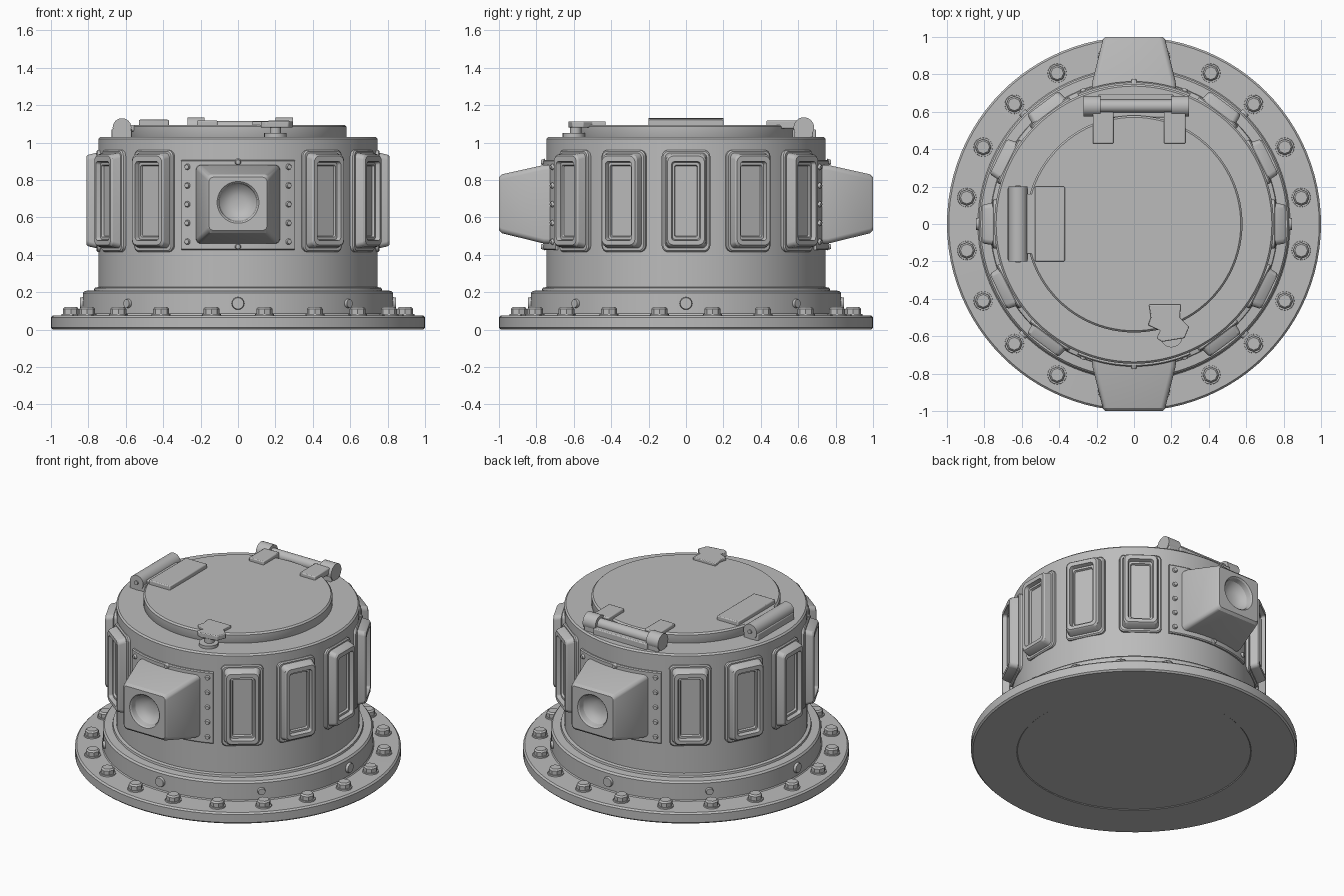
import bpy, bmesh
from math import sin, cos, pi, radians
from mathutils import Vector, Matrix

cube = bpy.data.objects.get("Cube")
if cube:
    bpy.data.objects.remove(cube)

grey = bpy.data.materials.new("plain grey")
grey.use_nodes = True
grey.diffuse_color = (0.5, 0.5, 0.5, 1)
grey.node_tree.nodes["Principled BSDF"].inputs["Base Color"].default_value = (0.5, 0.5, 0.5, 1)
parts = []


def finish(name, bm, bevel=0):
    bmesh.ops.recalc_face_normals(bm, faces=bm.faces)
    mesh = bpy.data.meshes.new(name)
    bm.to_mesh(mesh)
    bm.free()
    mesh.materials.append(grey)
    ob = bpy.data.objects.new(name, mesh)
    bpy.context.collection.objects.link(ob)
    if bevel:
        mod = ob.modifiers.new("Bevel", "BEVEL")
        mod.width, mod.segments = bevel, 2
    parts.append(ob)
    return ob


def lathe(bm, profile, start=0, sweep=2 * pi, steps=96):
    """Turn a profile of (radius, z); a partial sweep makes a closed curved plate."""
    full = sweep > 6.28
    rows = []
    for i in range(steps if full else steps + 1):
        a = start + sweep * i / steps
        rows.append([bm.verts.new((r * cos(a), r * sin(a), z)) for r, z in profile])
    n = len(profile)
    for i in range(steps):
        p, q = rows[i], rows[(i + 1) % len(rows)]
        for j in range(n - 1 if full else n):
            k = (j + 1) % n
            bm.faces.new((p[j], q[j], q[k], p[k]))
    if full:
        bmesh.ops.remove_doubles(bm, verts=bm.verts, dist=1e-5)
    else:
        bm.faces.new(rows[0])
        bm.faces.new(rows[-1])


def loft(bm, angle, loops, seg=8):
    """Join rounded rectangles (half width, z0, z1, corner, distance) facing outward."""
    out, side = Vector((cos(angle), sin(angle), 0)), Vector((-sin(angle), cos(angle), 0))
    prev = None
    for hw, z0, z1, c, d in loops:
        hh, mid, ring = (z1 - z0) / 2, (z0 + z1) / 2, []
        for k, (sx, sz) in enumerate(((1, 1), (-1, 1), (-1, -1), (1, -1))):
            for i in range(seg):
                t = (k + (i + 0.5) / seg) * pi / 2
                x = sx * (hw - c) + c * cos(t)
                z = mid + sz * (hh - c) + c * sin(t)
                ring.append(bm.verts.new(out * d + side * x + Vector((0, 0, z))))
        if prev:
            for i in range(len(ring)):
                j = (i + 1) % len(ring)
                bm.faces.new((prev[i], prev[j], ring[j], ring[i]))
        prev = ring
    bm.faces.new(prev)


def stud(bm, at, axis, r1, r2, depth, sides):
    """Cylinder or cone frustum growing from a point along an axis."""
    axis = Vector(axis).normalized()
    rot = axis.to_track_quat("Z", "Y").to_matrix().to_4x4()
    m = Matrix.Translation(Vector(at) + axis * depth / 2) @ rot
    bmesh.ops.create_cone(bm, cap_ends=True, segments=sides, radius1=r1, radius2=r2,
                          depth=depth, matrix=m)


def box(bm, x, y, z):
    m = Matrix.Translation([sum(v) / 2 for v in (x, y, z)])
    m = m @ Matrix.Diagonal([v[1] - v[0] for v in (x, y, z)] + [1])
    bmesh.ops.create_cube(bm, size=1, matrix=m)


# Flange, collar and drum
bm = bmesh.new()
lathe(bm, [(0, .004), (.715, .004), (.72, 0), (.99, 0), (1, .01), (1, .065), (.99, .075),
           (.835, .078), (.83, .085), (.83, .195), (.82, .207), (.77, .21), (.767, .223),
           (.747, .227), (.747, 1.02), (.737, 1.03), (0, 1.03)])
finish("drum_body", bm)

# Round lid
bm = bmesh.new()
lathe(bm, [(0, 1.02), (.575, 1.02), (.58, 1.03), (.58, 1.085), (.57, 1.095), (0, 1.095)])
finish("lid", bm)

# Ten framed side windows
bm = bmesh.new()
for half in (0, pi):
    for i in range(-2, 3):
        loft(bm, half + radians(26.5) * i, [
            (.13, .415, .96, .035, .70), (.13, .415, .96, .035, .75), (.123, .422, .953, .03, .757),
            (.112, .435, .945, .03, .757), (.106, .445, .935, .03, .80), (.098, .453, .927, .03, .81),
            (.078, .475, .9, .02, .81), (.072, .482, .893, .015, .785), (.062, .495, .88, .012, .785),
            (.058, .5, .875, .01, .772)])
finish("window_frames", bm)

# Front and back lamp housings on curved, studded mounting plates
lamps, plates, rivets = bmesh.new(), bmesh.new(), bmesh.new()
for angle in (-pi / 2, pi / 2):
    loft(lamps, angle, [
        (.23, .455, .885, .03, .66), (.223, .46, .88, .03, .76), (.167, .515, .83, .03, .985),
        (.155, .53, .815, .025, 1), (.112, .568, .792, .112, 1), (.104, .576, .784, .104, .992),
        (.098, .582, .778, .098, .96), (.075, .605, .755, .075, .935),
        (.04, .64, .72, .04, .922), (.01, .67, .69, .01, .92)])
    lathe(plates, [(.72, .425), (.756, .425), (.762, .431), (.762, .902), (.756, .908), (.72, .908)],
          angle - radians(23.5), radians(47), 20)
    spots = [(s * radians(20.8), .47 + .1 * i) for s in (-1, 1) for i in range(5)]
    for da, z in spots + [(0, .443), (0, .895)]:
        out = Vector((cos(angle + da), sin(angle + da), 0))
        stud(rivets, out * .755 + Vector((0, 0, z)), out, .019, .012, .02, 10)
finish("lamp_housings", lamps)
finish("lamp_plates", plates)
finish("plate_rivets", rivets)

# Bolts on the flange
bm = bmesh.new()
for i in range(20):
    a = radians(9 + 18 * i)
    x, y = .905 * cos(a), .905 * sin(a)
    stud(bm, (x, y, .07), (0, 0, 1), .052, .05, .014, 16)
    stud(bm, (x, y, .084), (0, 0, 1), .043, .043, .026, 8)
    stud(bm, (x, y, .11), (0, 0, 1), .043, .034, .01, 8)
finish("flange_bolts", bm)

# Bolts round the collar
bm = bmesh.new()
for i in range(8):
    out = Vector((cos(i * pi / 4), sin(i * pi / 4), 0))
    size = .036 if i % 2 == 0 else .026
    stud(bm, out * .82 + Vector((0, 0, .14)), out, size, size * .85, .025, 16)
finish("collar_bolts", bm)

# Right hinge: barrel, foot, link and broad leaf
bm = bmesh.new()
stud(bm, (-.62, -.2, 1.08), (0, 1, 0), .05, .05, .4, 24)
for y in (-.207, .2):
    stud(bm, (-.62, y, 1.08), (0, 1, 0), .014, .014, .007, 12)
finish("right_hinge_barrel", bm)
bm = bmesh.new()
box(bm, (-.675, -.568), (-.195, .195), (1.01, 1.075))
box(bm, (-.6, -.5), (-.16, .16), (1.06, 1.095))
box(bm, (-.53, -.37), (-.2, .2), (1.08, 1.122))
finish("right_hinge_leaf", bm, .006)

# Back hinge: two knuckles, rod, saddle and two narrow leaves
bm = bmesh.new()
stud(bm, (-.26, .63, 1.08), (1, 0, 0), .035, .035, .54, 20)
for x0, x1 in ((-.27, -.18), (.2, .295)):
    stud(bm, (x0, .63, 1.08), (1, 0, 0), .055, .055, x1 - x0, 24)
finish("back_hinge_barrel", bm)
bm = bmesh.new()
box(bm, (-.19, .21), (.57, .695), (1.01, 1.07))
for x0, x1 in ((-.265, -.185), (.205, .29)):
    box(bm, (x0, x1), (.58, .68), (1.01, 1.07))
for x0, x1 in ((-.22, -.11), (.16, .275)):
    box(bm, (x0, x1), (.43, .6), (1.075, 1.118))
finish("back_hinge_leaves", bm, .006)

# Latch plate over the lid's front edge, on a short post
bm = bmesh.new()
outline = [(.08, -.43), (.25, -.43), (.245, -.5), (.295, -.55), (.27, -.61), (.15, -.63),
           (.12, -.61), (.14, -.57), (.075, -.54), (.09, -.5)]
face = bm.faces.new([bm.verts.new((x, y, 1.08)) for x, y in outline])
grown = bmesh.ops.extrude_face_region(bm, geom=[face])["geom"]
bmesh.ops.translate(bm, verts=[v for v in grown if isinstance(v, bmesh.types.BMVert)],
                    vec=(0, 0, .033))
finish("latch_plate", bm, .005)
bm = bmesh.new()
stud(bm, (.2, -.6, 1.02), (0, 0, 1), .06, .06, .03, 20)
stud(bm, (.2, -.59, 1.04), (0, 0, 1), .03, .03, .05, 16)
finish("latch_post", bm)

# Smooth curved surfaces, keep edges crisp
bpy.ops.object.select_all(action="DESELECT")
for ob in parts:
    ob.select_set(True)
bpy.context.view_layer.objects.active = parts[0]
bpy.ops.object.shade_smooth_by_angle(angle=radians(30))
